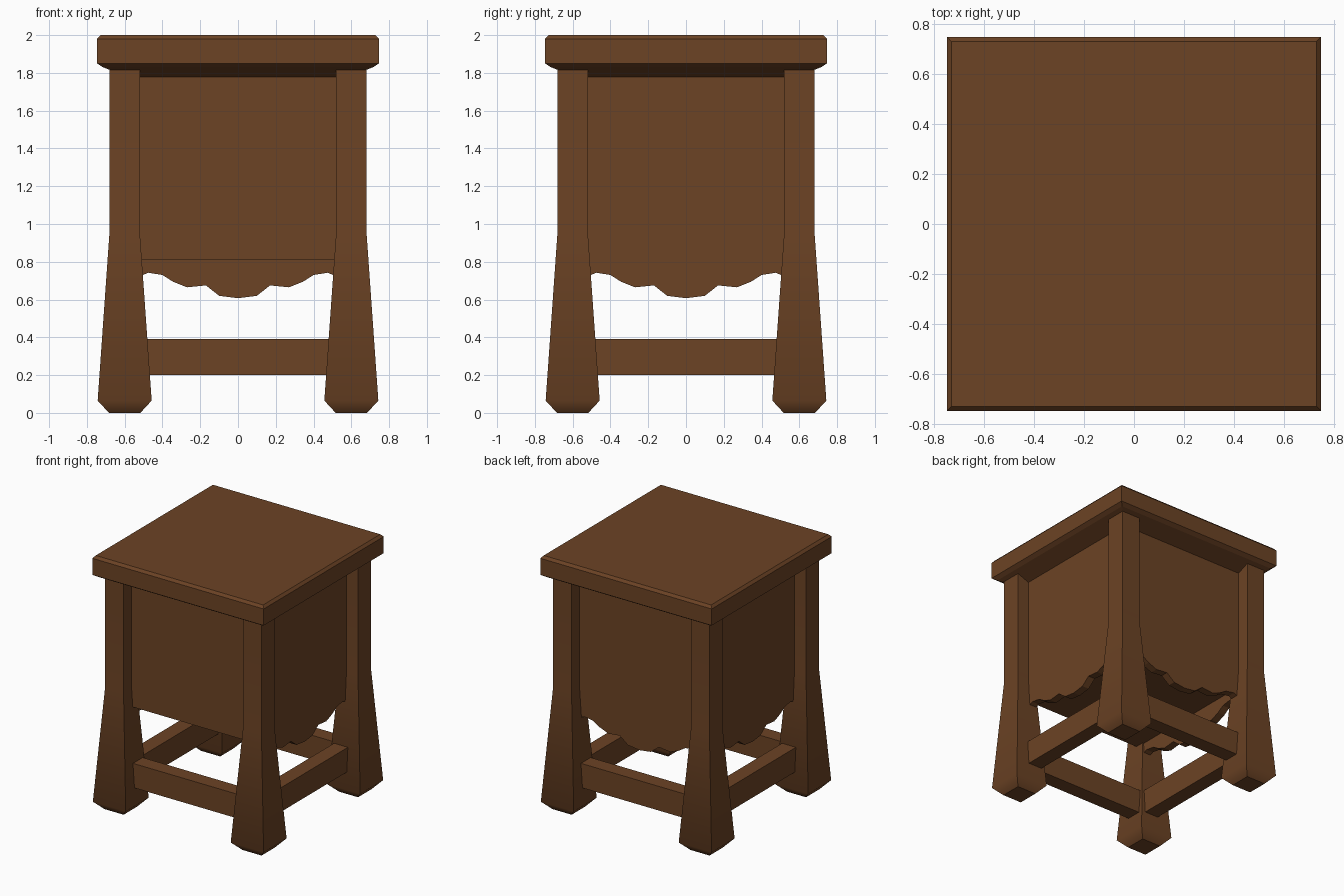
import bpy, bmesh, math
from mathutils import Matrix

if "Cube" in bpy.data.objects:
    bpy.data.objects.remove(bpy.data.objects["Cube"])

wood = bpy.data.materials.new("brown wood")
wood.diffuse_color = (0.15, 0.056, 0.0178, 1)
wood.use_nodes = True
wood.node_tree.nodes["Principled BSDF"].inputs["Base Color"].default_value = wood.diffuse_color


def finish(bm, name, smooth=False):
    bmesh.ops.recalc_face_normals(bm, faces=bm.faces)
    me = bpy.data.meshes.new(name)
    bm.to_mesh(me)
    bm.free()
    me.materials.append(wood)
    if smooth:
        me.shade_smooth()
        me.set_sharp_from_angle(angle=math.radians(47))
    ob = bpy.data.objects.new(name, me)
    bpy.context.collection.objects.link(ob)
    return ob


def square_loft(name, rings, cx=0, cy=0, smooth=False):
    """Stack of squares, each ring given as (z, half width)."""
    bm = bmesh.new()
    loops = [[bm.verts.new((cx + sx * h, cy + sy * h, z))
              for sx, sy in ((-1, -1), (1, -1), (1, 1), (-1, 1))] for z, h in rings]
    bm.faces.new(loops[0])
    bm.faces.new(loops[-1])
    for a, b in zip(loops, loops[1:]):
        for i in range(4):
            j = (i + 1) % 4
            bm.faces.new((a[i], a[j], b[j], b[i]))
    return finish(bm, name, smooth)


def extruded_profile(name, pts, y0, y1, angle):
    """Outline in x/z, extruded along y and turned about z."""
    bm = bmesh.new()
    face = bm.faces.new([bm.verts.new((x, y0, z)) for x, z in pts])
    ext = bmesh.ops.extrude_face_region(bm, geom=[face])
    verts = [v for v in ext["geom"] if isinstance(v, bmesh.types.BMVert)]
    bmesh.ops.translate(bm, verts=verts, vec=(0, y1 - y0, 0))
    bmesh.ops.rotate(bm, verts=bm.verts, cent=(0, 0, 0), matrix=Matrix.Rotation(angle, 3, 'Z'))
    return finish(bm, name)


# Table top with chamfered edges and sloped underside
square_loft("table_top", [(1.775, 0.575), (1.83, 0.715), (1.85, 0.746), (1.98, 0.746), (2.0, 0.728)])

# Closed box body
square_loft("cabinet_body", [(0.81, 0.58), (1.79, 0.58)])

# Four flared legs
for fy, sy in (("front", -1), ("back", 1)):
    for fx, sx in (("left", -1), ("right", 1)):
        square_loft(f"{fy}_{fx}_leg",
                    [(0, 0.083), (0.065, 0.143), (0.96, 0.08), (1.82, 0.08)],
                    sx * 0.6, sy * 0.6, smooth=True)

# Scalloped aprons on three sides (the front has none), stretchers on all four
half = [(0.1, 0.62), (0.17, 0.675), (0.27, 0.665), (0.345, 0.695),
        (0.40, 0.73), (0.475, 0.742), (0.54, 0.715)]
scallop = ([(-0.54, 0.81)] + [(-x, z) for x, z in reversed(half)]
           + [(0, 0.607)] + half + [(0.54, 0.81)])
bar = [(-0.52, 0.2), (0.52, 0.2), (0.52, 0.39), (-0.52, 0.39)]
for i, side in enumerate(("front", "right", "back", "left")):
    turn = i * math.pi / 2
    extruded_profile(f"{side}_stretcher", bar, -0.62, -0.50, turn)
    if side != "front":
        extruded_profile(f"{side}_apron", scallop, -0.58, -0.52, turn)
